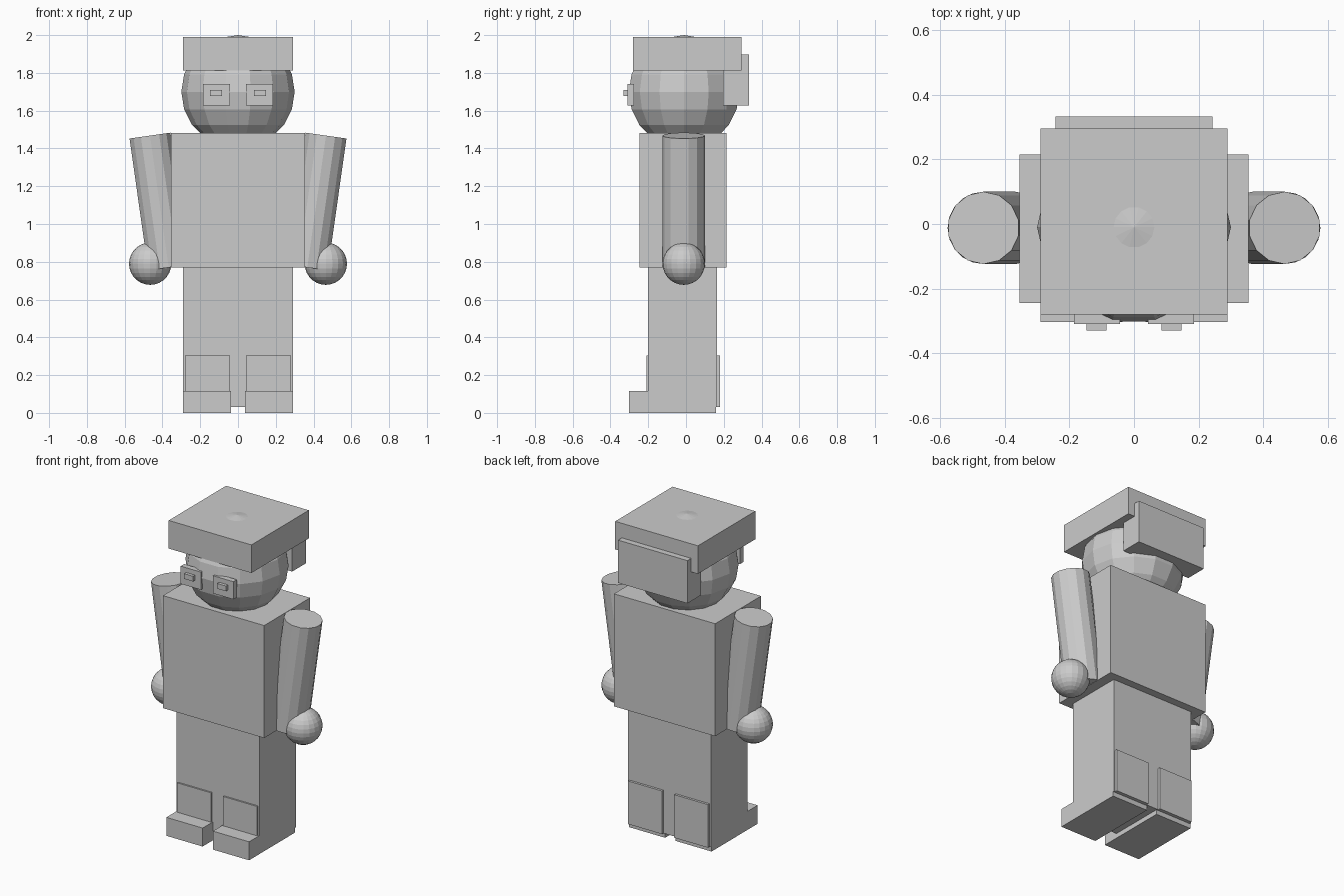
import bpy, bmesh, math
from mathutils import Matrix, Vector

if "Cube" in bpy.data.objects:
    bpy.data.objects.remove(bpy.data.objects["Cube"], do_unlink=True)

GREY = (0.6, 0.6, 0.6, 1.0)
grey = bpy.data.materials.new("plain_grey")
grey.use_nodes = True
grey.diffuse_color = GREY
grey.node_tree.nodes["Principled BSDF"].inputs["Base Color"].default_value = GREY


def finish(name, bm):
    mesh = bpy.data.meshes.new(name)
    bm.to_mesh(mesh)
    bm.free()
    mesh.materials.append(grey)
    obj = bpy.data.objects.new(name, mesh)
    bpy.context.collection.objects.link(obj)
    return obj


def box(name, x, y, z):
    """Box from its (low, high) range on each axis."""
    bm = bmesh.new()
    size = [b - a for a, b in (x, y, z)]
    mid = [(a + b) / 2 for a, b in (x, y, z)]
    bmesh.ops.create_cube(bm, size=1, matrix=Matrix.Translation(mid) @ Matrix.Diagonal((*size, 1)))
    return finish(name, bm)


def ball(name, centre, radius, segments, rings):
    bm = bmesh.new()
    turn = Matrix.Rotation(math.pi / 2, 4, "Z")
    bmesh.ops.create_uvsphere(bm, u_segments=segments, v_segments=rings, radius=radius,
                              matrix=Matrix.Translation(centre) @ turn)
    return finish(name, bm)


def rod(name, start, end, radius, segments):
    start, end = Vector(start), Vector(end)
    axis = end - start
    tilt = Matrix.Rotation(math.atan2(axis.x, axis.z), 4, "Y")
    bm = bmesh.new()
    bmesh.ops.create_cone(bm, cap_ends=True, segments=segments, radius1=radius, radius2=radius,
                          depth=axis.length, matrix=Matrix.Translation((start + end) / 2) @ tilt)
    return finish(name, bm)


# Body and head
box("torso", (-0.355, 0.355), (-0.245, 0.215), (0.77, 1.483))
box("legs", (-0.29, 0.29), (-0.2, 0.165), (0.03, 0.77))
ball("head", (0, -0.01, 1.7), 0.3, 14, 10)

# Hat with its rear flap
box("hat", (-0.29, 0.29), (-0.28, 0.295), (1.812, 1.99))
box("hat_back_flap", (-0.243, 0.243), (0.195, 0.333), (1.627, 1.898))

# Paired parts, left is +x
for side, s in (("left", 1), ("right", -1)):
    def span(a, b):
        return tuple(sorted((s * a, s * b)))
    box(side + "_foot", span(0.036, 0.29), (-0.303, 0.158), (0, 0.117))
    box(side + "_boot_cuff", span(0.043, 0.28), (-0.21, 0.18), (0.03, 0.303))
    box(side + "_eye", span(0.043, 0.185), (-0.31, -0.275), (1.628, 1.74))
    box(side + "_pupil", span(0.085, 0.147), (-0.33, -0.3), (1.677, 1.71))
    rod(side + "_arm", (s * 0.367, -0.012, 0.77), (s * 0.466, -0.012, 1.468), 0.112, 14)
    ball(side + "_hand", (s * 0.465, -0.012, 0.79), 0.112, 20, 14)
